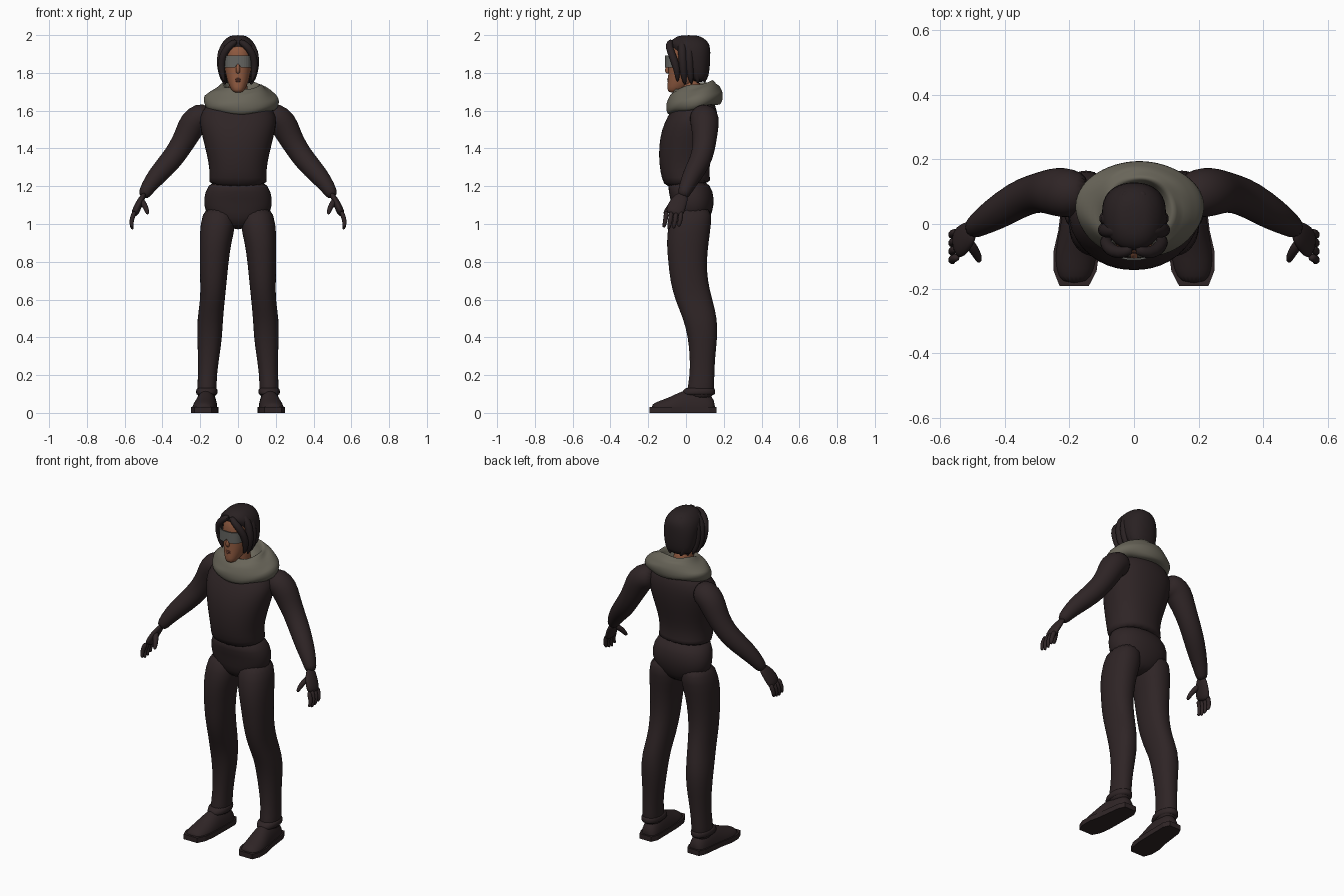
import bpy, bmesh, math
from mathutils import Vector

if "Cube" in bpy.data.objects:
    bpy.data.objects.remove(bpy.data.objects["Cube"], do_unlink=True)


def material(name, colour):
    mat = bpy.data.materials.new(name)
    mat.use_nodes = True
    rgba = (*colour, 1)
    mat.diffuse_color = rgba
    bsdf = mat.node_tree.nodes["Principled BSDF"]
    bsdf.inputs["Base Color"].default_value = rgba
    bsdf.inputs["Roughness"].default_value = 0.8
    return mat


SUIT = material("dark suit", (.028, .018, .019))
HAIR = material("dark hair", (.022, .015, .016))
SKIN = material("brown skin", (.27, .10, .05))
LIPS = material("lips", (.16, .055, .035))
CLOTH = material("grey cloth", (.14, .13, .10))
VISOR = material("visor grey", (.13, .13, .12))


def finish(name, bm, mat, mirror=False, smooth=True, thickness=0):
    """Turn a bmesh into a shaded object with its modifiers."""
    bmesh.ops.recalc_face_normals(bm, faces=bm.faces)
    mesh = bpy.data.meshes.new(name)
    bm.to_mesh(mesh)
    bm.free()
    mesh.materials.append(mat)
    obj = bpy.data.objects.new(name, mesh)
    bpy.context.collection.objects.link(obj)
    for poly in mesh.polygons:
        poly.use_smooth = smooth
    if thickness:
        obj.modifiers.new("thickness", "SOLIDIFY").thickness = thickness
    if mirror:
        obj.modifiers.new("mirror", "MIRROR").use_clip = False
    if smooth:
        sub = obj.modifiers.new("smooth", "SUBSURF")
        sub.levels = sub.render_levels = 1
    return obj


def loft(name, rings, mat, closed=True, **options):
    """Skin a series of point rings and cap both ends."""
    bm = bmesh.new()
    loops = [[bm.verts.new(p) for p in ring] for ring in rings]
    count = len(loops[0])
    for low, high in zip(loops, loops[1:]):
        for i in range(count if closed else count - 1):
            j = (i + 1) % count
            bm.faces.new((low[i], low[j], high[j], high[i]))
    if closed:
        bm.faces.new(loops[0])
        bm.faces.new(loops[-1])
    return finish(name, bm, mat, **options)


def oval(centre, u, v, sides=20, square=1.0):
    """Ring of points around a centre; square below one gives fuller corners."""
    def bend(value):
        return math.copysign(abs(value) ** square, value)
    angles = [math.tau * i / sides for i in range(sides)]
    return [Vector(centre) + Vector(u) * bend(math.cos(a)) + Vector(v) * bend(math.sin(a))
            for a in angles]


def level(z, x, half_width, front, back, square=0.9):
    """Horizontal section given by its width and its front and back limits."""
    return oval((x, (front + back) / 2, z), (half_width, 0, 0),
                (0, (back - front) / 2, 0), square=square)


def stack(name, sections, mat, **options):
    return loft(name, [level(*s) for s in sections], mat, **options)


def tube(name, points, mat, flat=1.0, sides=12, **options):
    """Round limb along (x, y, z, radius) points."""
    rings = []
    for i, (*centre, radius) in enumerate(points):
        before = Vector(points[max(i - 1, 0)][:3])
        after = Vector(points[min(i + 1, len(points) - 1)][:3])
        along = (after - before).normalized()
        side = along.cross(Vector((0, 1, 0))).normalized()
        rings.append(oval(centre, side * radius * flat, along.cross(side) * radius, sides))
    return loft(name, rings, mat, **options)


# Shirt, with its hem hanging over the trousers
shirt = [(1.2, 0, .165, -.11, .14), (1.24, 0, .15, -.13, .125), (1.32, 0, .155, -.145, .125),
         (1.42, 0, .18, -.145, .15), (1.5, 0, .2, -.13, .165), (1.57, 0, .21, -.1, .17),
         (1.63, 0, .17, -.06, .16), (1.68, 0, .1, -.03, .12)]
rings = [level(*s) for s in shirt]
for p in rings[0]:
    p.z += .15 * (p.y - .01)
loft("shirt", rings, SUIT)

# Trousers: hips and a mirrored pair of legs
stack("hips", [(.97, 0, .05, -.03, .09), (1.03, 0, .16, -.07, .13), (1.1, 0, .187, -.075, .15),
               (1.17, 0, .178, -.095, .147), (1.24, 0, .14, -.1, .11)], SUIT)
stack("legs", [(1.1, .1, .075, -.06, .14), (1, .105, .097, -.095, .135),
               (.9, .12, .084, -.105, .12), (.8, .126, .077, -.095, .11),
               (.7, .13, .071, -.085, .115), (.6, .134, .065, -.06, .14),
               (.5, .148, .069, -.015, .167), (.4, .15, .067, .01, .167),
               (.3, .155, .057, .02, .155), (.2, .162, .05, .02, .15),
               (.12, .165, .052, .005, .15), (.07, .165, .05, 0, .14)], SUIT, mirror=True)

# Boots: upper, tread and ankle cuff
boot = [(.155, .16, .036, .06), (.12, .16, .052, .11), (.05, .165, .056, .13),
        (-.02, .17, .06, .12), (-.08, .178, .066, .085), (-.14, .182, .062, .065),
        (-.185, .185, .042, .045)]
uppers, treads = [], []
for y, x, wide, top in boot:
    ring = oval((x, y, .02), (wide, 0, 0), (0, 0, top - .02))
    for p in ring:
        p.z = max(p.z, .015)
    uppers.append(ring)
    w = wide * 1.07
    y *= 1.04
    treads.append([(x - w, y, 0), (x + w, y, 0), (x + w, y, .03), (x - w, y, .03)])
loft("boot_uppers", uppers, SUIT, mirror=True)
loft("boot_soles", treads, SUIT, mirror=True, smooth=False)
stack("boot_cuffs", [(.09, .165, .053, -.02, .152), (.105, .165, .058, -.025, .157),
                     (.125, .165, .057, -.012, .155), (.135, .165, .05, 0, .15)],
      SUIT, mirror=True)

# Arms with sleeves running into the gloves
tube("arms", [(.14, .09, 1.57, .06), (.2, .095, 1.57, .078), (.24, .1, 1.535, .077),
              (.27, .1, 1.47, .067), (.31, .095, 1.4, .06), (.36, .075, 1.33, .059),
              (.43, .03, 1.255, .052), (.48, 0, 1.19, .039), (.505, -.02, 1.14, .03)],
     SUIT, sides=18, mirror=True)
tube("palms", [(.495, -.01, 1.16, .03), (.515, -.035, 1.125, .045), (.537, -.055, 1.08, .053),
               (.55, -.065, 1.045, .045)], SUIT, flat=.42, mirror=True)
for i, name in enumerate(("little", "ring", "middle", "index")):
    y = -.025 - .026 * i
    reach = .012 * abs(i - 1.7)
    tube(name + "_fingers", [(.545, y, 1.07, .014), (.562, y - .004, 1.03, .014),
                             (.565, y - .01, 1, .012), (.558, y - .016, .965 + reach, .008)],
         SUIT, sides=8, mirror=True)
tube("thumbs", [(.515, -.05, 1.13, .018), (.495, -.08, 1.1, .017), (.483, -.1, 1.075, .014),
                (.478, -.117, 1.05, .009)], SUIT, sides=8, mirror=True)

# Draped scarf: tilted rings with wavy folds
folds = [(1.66, .06, .07), (1.725, .085, .085), (1.745, .105, .1), (1.72, .125, .115),
         (1.715, .15, .13), (1.68, .185, .142), (1.665, .2, .15), (1.63, .2, .152),
         (1.605, .175, .135), (1.615, .15, .115)]
rings = []
for k, (z, wide, deep) in enumerate(folds):
    ring = oval((.017, .045, z), (wide, 0, 0), (0, deep, 0), sides=32)
    for i, p in enumerate(ring):
        a = math.tau * i / len(ring)
        p.x *= 1 + .03 * math.sin(3 * a + k)
        p.z += .2 * (p.y - .045) + .007 * math.sin(4 * a + 1.4 * k)
    rings.append(ring)
loft("scarf", rings, CLOTH)

# Neck and face
stack("neck", [(1.6, 0, .06, -.01, .1), (1.68, 0, .052, -.035, .085),
               (1.78, 0, .052, -.05, .08)], SKIN)
stack("face", [(1.695, 0, .02, -.088, -.04), (1.708, 0, .035, -.1, -.01),
               (1.745, 0, .054, -.098, .05), (1.79, 0, .066, -.095, .08),
               (1.85, 0, .075, -.092, .095), (1.91, 0, .077, -.092, .1),
               (1.95, 0, .065, -.075, .09), (1.975, 0, .03, -.04, .05)], SKIN)
tube("nose", [(0, -.085, 1.86, .008), (0, -.1, 1.825, .012), (0, -.102, 1.808, .013),
              (0, -.09, 1.798, .01)], SKIN, sides=8)
for name, z in (("upper_lip", 1.767), ("lower_lip", 1.757)):
    tube(name, [(-.024, -.083, z, .002), (-.01, -.095, z, .006), (.01, -.095, z, .006),
                (.024, -.083, z, .002)], LIPS, sides=8)

# Wraparound visor with a notch over the nose
rows = [[], []]
for i in range(-8, 9):
    a = math.radians(10.5 * i)
    x = .072 * math.copysign(abs(math.sin(a)) ** .8, a)
    y = -.03 - .082 * math.cos(a) ** .6
    rows[0].append((x, y, 1.848 if i == 0 else 1.828))
    rows[1].append((x, y, 1.893))
loft("visor", rows, VISOR, closed=False, smooth=False, thickness=.006)

# Hair: main mass and mirrored locks falling from the parting
stack("hair_mass", [(1.75, 0, .06, .04, .105), (1.78, 0, .085, .01, .12),
                    (1.84, 0, .098, -.035, .128), (1.89, 0, .101, -.045, .13),
                    (1.93, 0, .098, -.075, .13), (1.96, 0, .086, -.088, .122),
                    (1.985, 0, .062, -.065, .095), (2, 0, .035, -.03, .06)], HAIR)
tube("fringe_locks", [(.005, -.075, 1.97, .015), (.04, -.093, 1.95, .02),
                      (.075, -.08, 1.91, .021), (.089, -.055, 1.85, .021),
                      (.084, -.045, 1.79, .016), (.07, -.045, 1.75, .004)], HAIR, mirror=True)
for i in range(4):
    y = -.02 + .035 * i
    pull = .008 * i * i
    tube("side_lock_" + "abcd"[i],
         [(.015, y, 1.978, .018), (.06 - pull / 2, y, 1.962, .022), (.09 - pull / 2, y, 1.91, .024),
          (.092 - pull / 2, y + .004, 1.83, .022), (.08 - pull / 2, y + .01, 1.77, .016),
          (.068 - pull / 2, y + .015, 1.735 + .004 * i, .004)], HAIR, mirror=True)
